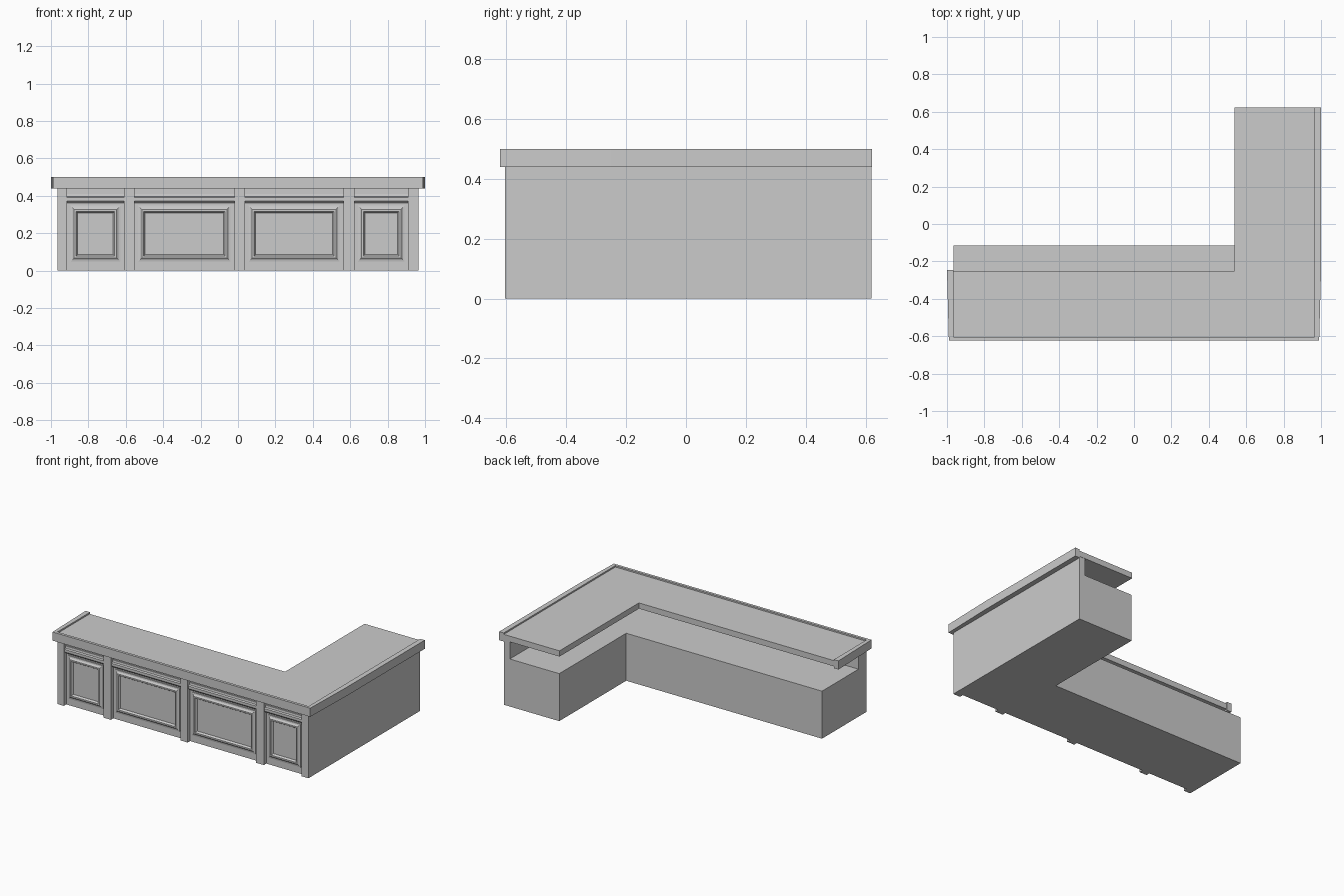
import bpy, bmesh

if "Cube" in bpy.data.objects:
    bpy.data.objects.remove(bpy.data.objects["Cube"])

FACE = -0.578      # plane of the front wall between pilasters
FRONT = -0.605     # front plane of pilasters


def finish(name, bm):
    bmesh.ops.recalc_face_normals(bm, faces=bm.faces)
    me = bpy.data.meshes.new(name)
    bm.to_mesh(me)
    bm.free()
    ob = bpy.data.objects.new(name, me)
    bpy.context.collection.objects.link(ob)
    return ob


def prism(name, pts, z0, z1):
    """Extrude an xy outline from z0 to z1."""
    bm = bmesh.new()
    f = bm.faces.new([bm.verts.new((x, y, z0)) for x, y in pts])
    ext = bmesh.ops.extrude_face_region(bm, geom=[f])
    for v in ext["geom"]:
        if isinstance(v, bmesh.types.BMVert):
            v.co.z = z1
    return finish(name, bm)


def box(name, x0, x1, y0, y1, z0, z1):
    return prism(name, [(x0, y0), (x1, y0), (x1, y1), (x0, y1)], z0, z1)


def strip(name, profile, x0, x1):
    """Run a (y, z) profile along x."""
    bm = bmesh.new()
    f = bm.faces.new([bm.verts.new((x0, y, z)) for y, z in profile])
    ext = bmesh.ops.extrude_face_region(bm, geom=[f])
    for v in ext["geom"]:
        if isinstance(v, bmesh.types.BMVert):
            v.co.x = x1
    return finish(name, bm)


def panel_frame(name, x0, x1, z0, z1):
    """Mitred moulding swept round a rectangle, closed by a flat panel."""
    profile = [(0, 0.002), (0, -0.006), (0.010, -0.008), (0.020, -0.016),
               (0.030, -0.016), (0.038, -0.003)]   # (inset, depth)
    bm = bmesh.new()
    loops = []
    for i, d in profile:
        loops.append([bm.verts.new((x, FACE + d, z)) for x, z in
                      ((x0 + i, z0 + i), (x1 - i, z0 + i),
                       (x1 - i, z1 - i), (x0 + i, z1 - i))])
    for a, b in zip(loops, loops[1:]):
        for k in range(4):
            n = (k + 1) % 4
            bm.faces.new((a[k], a[n], b[n], b[k]))
    bm.faces.new(loops[-1])
    bm.faces.new(loops[0][::-1])
    return finish(name, bm)


# Lower L-shaped work counter
prism("work_counter", [(-0.965, FACE), (0.965, FACE), (0.965, 0.62),
                       (0.54, 0.62), (0.54, -0.115), (-0.965, -0.115)], 0, 0.33)

# Upright wall carrying the bar top
prism("upright_wall", [(-0.965, FACE), (0.965, FACE), (0.965, 0.62),
                       (0.92, 0.62), (0.92, -0.515), (-0.965, -0.515)], 0.33, 0.45)

# Bar top slab, slightly below the rim
prism("bar_top", [(-0.965, -0.605), (0.965, -0.605), (0.965, 0.622),
                  (0.537, 0.622), (0.537, -0.25), (-0.965, -0.25)], 0.45, 0.49)

# Rim round the outer edges
prism("top_rim", [(-0.99, -0.622), (0.99, -0.622), (1.0, -0.25), (1.0, 0.622),
                  (0.965, 0.622), (0.965, -0.603), (-0.965, -0.603),
                  (-0.965, -0.245), (-1.0, -0.245)], 0.44, 0.50)

# Pilasters
pilasters = [(-0.965, -0.915), (-0.61, -0.553), (-0.02, 0.037),
             (0.563, 0.622), (0.91, 0.965)]
for i, (a, b) in enumerate(pilasters):
    box(f"pilaster_{i + 1}", a, b, FRONT, FACE + 0.002, 0, 0.45)

# Cornice moulding and framed panel in each bay
cornice = [(FACE + 0.002, 0.41), (FACE - 0.008, 0.41), (FACE - 0.010, 0.395),
           (FACE - 0.020, 0.390), (FACE - 0.020, 0.372), (FACE - 0.008, 0.360),
           (FACE + 0.002, 0.360)]
for i, (left, right) in enumerate(zip(pilasters, pilasters[1:])):
    x0, x1 = left[1], right[0]
    strip(f"cornice_{i + 1}", cornice, x0, x1)
    panel_frame(f"panel_{i + 1}", x0 + 0.019, x1 - 0.019, 0.048, 0.347)
